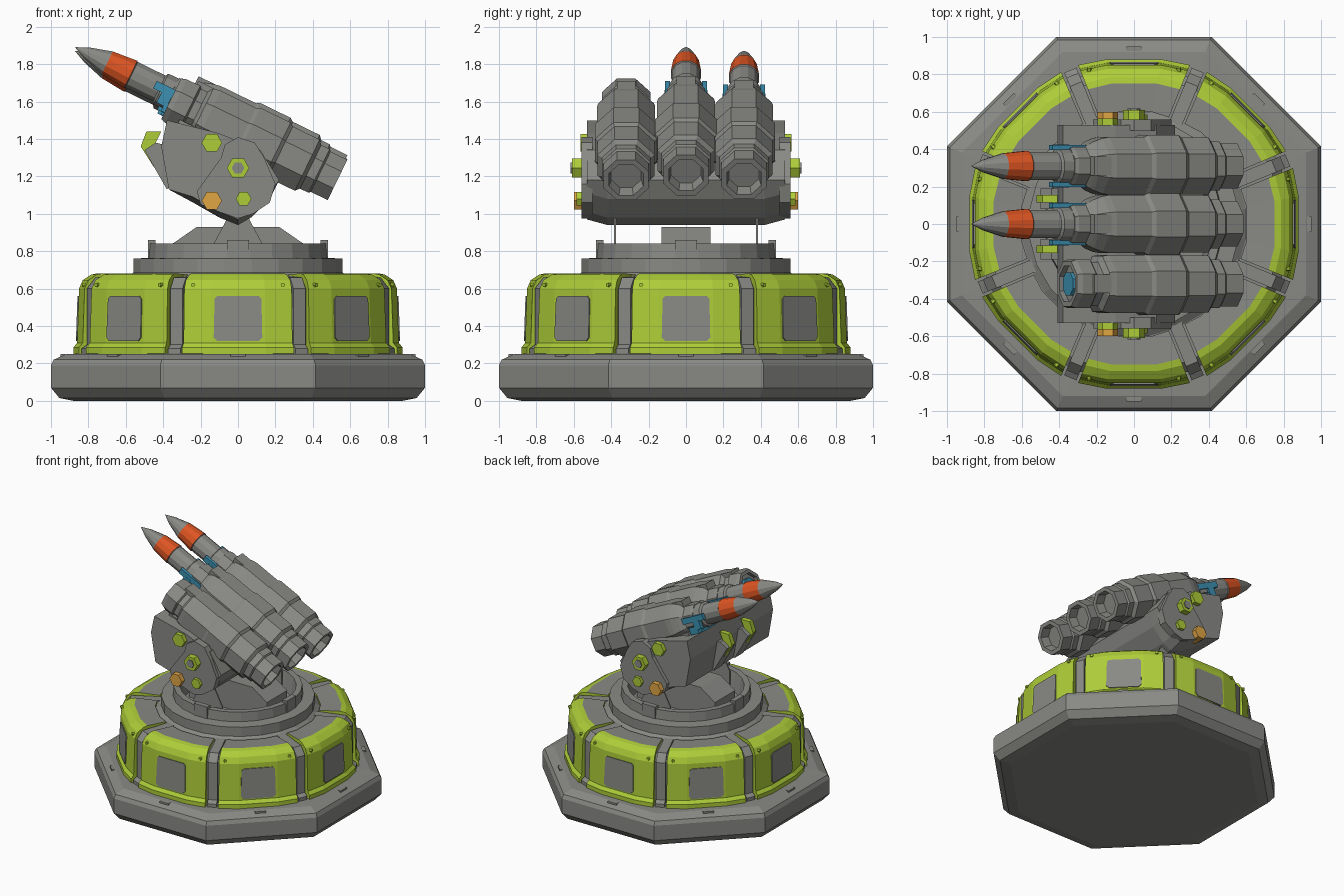
import bpy, bmesh, math
from mathutils import Matrix

if "Cube" in bpy.data.objects:
    bpy.data.objects.remove(bpy.data.objects["Cube"])


def material(name, rgb):
    m = bpy.data.materials.new(name)
    m.diffuse_color = (*rgb, 1)
    m.use_nodes = True
    m.node_tree.nodes["Principled BSDF"].inputs["Base Color"].default_value = m.diffuse_color
    return m


GREY = material("metal grey", (0.25, 0.25, 0.235))
GREEN = material("lime green", (0.42, 0.61, 0.04))
RED = material("warning orange", (0.73, 0.09, 0.016))
AMBER = material("amber", (0.75, 0.38, 0.06))
BLUE = material("clamp blue", (0.045, 0.28, 0.44))
IDENT = Matrix.Identity(4)


def build(name, verts, faces, mats, mat=IDENT, rule=None):
    bm = bmesh.new()
    vs = [bm.verts.new(v) for v in verts]
    for f in faces:
        bm.faces.new([vs[i] for i in f])
    bmesh.ops.recalc_face_normals(bm, faces=bm.faces)
    if rule:
        for f in bm.faces:
            f.material_index = rule(f.calc_center_median())
    bm.transform(mat)
    me = bpy.data.meshes.new(name)
    bm.to_mesh(me)
    bm.free()
    for m in mats:
        me.materials.append(m)
    ob = bpy.data.objects.new(name, me)
    bpy.context.collection.objects.link(ob)
    return ob


def lathe(name, prof, n, mats, mat=IDENT, rule=None):
    """Revolve (radius to flats, z) points around z."""
    k = 1 / math.cos(math.pi / n)
    verts = [(r * k * math.cos((j + .5) * math.tau / n),
              r * k * math.sin((j + .5) * math.tau / n), z)
             for r, z in prof for j in range(n)]
    faces = [(i * n + j, i * n + (j + 1) % n, (i + 1) * n + (j + 1) % n, (i + 1) * n + j)
             for i in range(len(prof) - 1) for j in range(n)]
    faces += [tuple(range(n)), tuple(range(len(verts) - n, len(verts)))]
    return build(name, verts, faces, mats, mat, rule)


def loft(name, sections, mats, mat=IDENT, rule=None):
    """Join equal-length closed outlines and cap both ends."""
    n, m = len(sections[0]), len(sections)
    faces = [tuple(range(n)), tuple(range((m - 1) * n, m * n))]
    faces += [(c * n + i, c * n + (i + 1) % n, (c + 1) * n + (i + 1) % n, (c + 1) * n + i)
              for c in range(m - 1) for i in range(n)]
    return build(name, [v for s in sections for v in s], faces, mats, mat, rule)


def prism(name, pts, y0, y1, mats, mat=IDENT):
    """Extrude an x-z outline along y."""
    return loft(name, [[(x, y, z) for x, z in pts] for y in (y0, y1)], mats, mat)


def box(name, lo, hi, mats, mat=IDENT):
    return prism(name, [(lo[0], lo[2]), (hi[0], lo[2]), (hi[0], hi[2]), (lo[0], hi[2])],
                 lo[1], hi[1], mats, mat)


def hexagon(x, z, r):
    return [(x + r * math.cos(k * math.pi / 3), z + r * math.sin(k * math.pi / 3)) for k in range(6)]


def spin(a):
    return Matrix.Rotation(math.radians(a), 4, 'Z')


# foundation and drum core
lathe("base_slab", [(.88, 0), (.955, .015), (1, .07), (1, .19), (.985, .22), (.92, .25), (.6, .262)], 8, [GREY])
lathe("drum_core", [(.79, .24), (.79, .60), (.74, .65), (.5, .66)], 8, [GREY])

# eight armour panels: bowed loft of one profile, green outside and grey on top
PROF = [(.60, .25), (.88, .25), (.88, .285), (.86, .31), (.85, .60), (.83, .645), (.785, .675),
        (.75, .682), (.60, .675)]


def panel(a):
    secs = [[(u * (.195 + (r - .62) * .40), -(r - (.03 if abs(u) == 1 else 0)), z) for r, z in PROF]
            for u in (-1, -.5, .5, 1)]
    loft("armour_panel", secs, [GREEN, GREY], spin(a), lambda c: 1 if c.z > .66 and -c.y < .72 else 0)
    # grey hatch plate following the panel face
    h = [(-.13, .34), (-.11, .32), (.11, .32), (.13, .34), (.125, .545), (.11, .56), (-.11, .56), (-.125, .545)]
    tilt = Matrix.Translation((0, -.8555, .44)) @ Matrix.Rotation(-.0345, 4, 'X') @ Matrix.Translation((0, 0, -.44))
    prism("panel_hatch", h, -.007, .012, [GREY], spin(a) @ tilt)
    for s in (-1, 1):
        prism("panel_bolt", hexagon(s * .24, .62, .012), -.835, -.80, [GREEN], spin(a))
    box("slab_lug", (-.04, -.95, .235), (.04, -.925, .25), [GREY], spin(a))


RIB = [(.56, .25), (.89, .25), (.89, .28), (.86, .30), (.86, .60), (.81, .66), (.56, .672)]
for i in range(8):
    panel(i * 45)
    prism("drum_rib", RIB, -.035, .035, [GREY], spin(i * 45 + 22.5))

# stepped turntable ring with hollow centre
lathe("turntable_ring", [(.60, .655), (.56, .685), (.56, .76), (.475, .765), (.47, .84), (.425, .84),
                         (.40, .70), (.02, .70)], 24, [GREY])
for a in range(0, 360, 90):
    box("ring_tab", (.44, -.06, .76), (.48, .06, .86), [GREY], spin(a))

# pivot mount under the cradle
prism("pivot_mount", [(-.35, .69), (.35, .69), (.35, .84), (.22, .93), (-.22, .93), (-.35, .84)],
      -.13, .13, [GREY])
for s in (-1, 1):
    prism("mount_strut", [(-.13, .69), (.13, .69), (.13, .84), (.05, .99), (-.05, .99), (-.13, .84)],
          s * .375, s * .385, [GREY])

# cradle body: outline lofted across the width with raised outer edges
BODY = [(-.41, 1.36), (-.38, 1.50), (-.10, 1.43), (.12, 1.34), (.22, 1.18), (.17, 1.07), (.07, .97), (0, .93),
        (-.10, .97), (-.24, 1.05), (-.37, 1.13)]
loft("cradle_body", [[(x, y, z + (d if z < 1.1 else 0)) for x, z in BODY]
                     for y, d in ((-.53, .04), (-.42, .01), (.42, .01), (.53, .04))], [GREY])
HUB = [(-.09, 1.30), (-.07, 1.37), (0, 1.41), (.09, 1.38), (.14, 1.30), (.20, 1.16), (.17, 1.06), (.08, 1.0),
       (0, .975), (-.10, 1.01), (-.20, 1.05), (-.22, 1.12)]
BOLTS = [("pivot_nut", 0, 1.245, .06, .61, GREEN), ("pivot_pin", 0, 1.245, .034, .617, GREY),
         ("upper_nut", -.14, 1.38, .055, .565, GREEN), ("lower_nut", .03, 1.08, .042, .585, GREEN),
         ("marker_lamp", -.14, 1.07, .054, .60, AMBER)]
for s in (-1, 1):
    prism("hub_plate", HUB, s * .50, s * .56, [GREY])
    for name, x, z, r, y, m in BOLTS:
        prism(name, hexagon(x, z, r), s * .50, s * y, [m])
    # green guide fins and grey cheeks on the cradle nose
    prism("nose_fin", [(-.52, 1.36), (-.49, 1.44), (-.41, 1.44), (-.45, 1.36), (-.40, 1.26), (-.45, 1.25)],
          s * .115, s * .155, [GREEN])
    prism("nose_cheek", [(-.50, 1.34), (-.44, 1.38), (-.36, 1.36), (-.36, 1.15), (-.38, 1.13)],
          s * .08, s * .19, [GREY])

# launch tubes: local z runs from nose to tail, local x points down
OPEN_NOSE = [(.095, .66), (.095, .57), (.12, .57), (.13, .60), (.13, .68), (.118, .69), (.118, .73)]
ARMED_NOSE = [(.08, .57), (.095, .57), (.102, .59), (.102, .66), (.118, .68), (.13, .70)]
TUBE = [(.148, .75), (.155, .79), (.155, 1.0), (.166, 1.02), (.166, 1.20), (.152, 1.22), (.152, 1.38),
        (.13, 1.40), (.13, 1.45), (.12, 1.46), (.12, 1.56), (.092, 1.56), (.08, 1.49), (.002, 1.49)]
MISSILE = [(.001, 0), (.033, .07), (.062, .17), (.068, .19), (.081, .33), (.076, .335), (.076, .50),
           (.092, .51), (.092, .58), (.085, .59), (.085, .70)]
for y, dz, armed in ((-.32, -.02, False), (0, .005, True), (.31, -.015, True)):
    M = Matrix.Translation((-.87, y, 1.885 + dz)) @ Matrix.Rotation(math.radians(116), 4, 'Y')
    lathe("launch_tube", (ARMED_NOSE if armed else OPEN_NOSE) + TUBE, 8, [GREY], M)
    # saddle lug and support foot
    box("tube_saddle", (-.15, -.05, .66), (-.10, .05, .78), [GREY], M)
    box("tube_foot", (.08, -.11, .66), (.22, .11, 1.15), [GREY], M)
    if armed:
        lathe("missile", MISSILE, 12, [GREY, RED], M,
              lambda c: 1 if .185 < c.z < .331 and c.xy.length > .05 else 0)
        # blue holding clamps either side and a strap below
        for s in (-1, 1):
            box("blue_clamp_arm", (-.03, s * .085, .47), (.015, s * .112, .68), [BLUE], M)
            box("blue_clamp_jaw", (.0, s * .085, .52), (.075, s * .114, .58), [BLUE], M)
            box("blue_clamp_foot", (.05, s * .065, .56), (.105, s * .11, .64), [BLUE], M)
        box("blue_strap", (.085, -.07, .54), (.107, .07, .62), [BLUE], M)
    else:
        lathe("empty_tube_seal", [(.098, .60), (.098, .66)], 8, [GREY], M)
        lathe("blue_igniter", [(.062, .575), (.062, .62)], 8, [BLUE], M)
